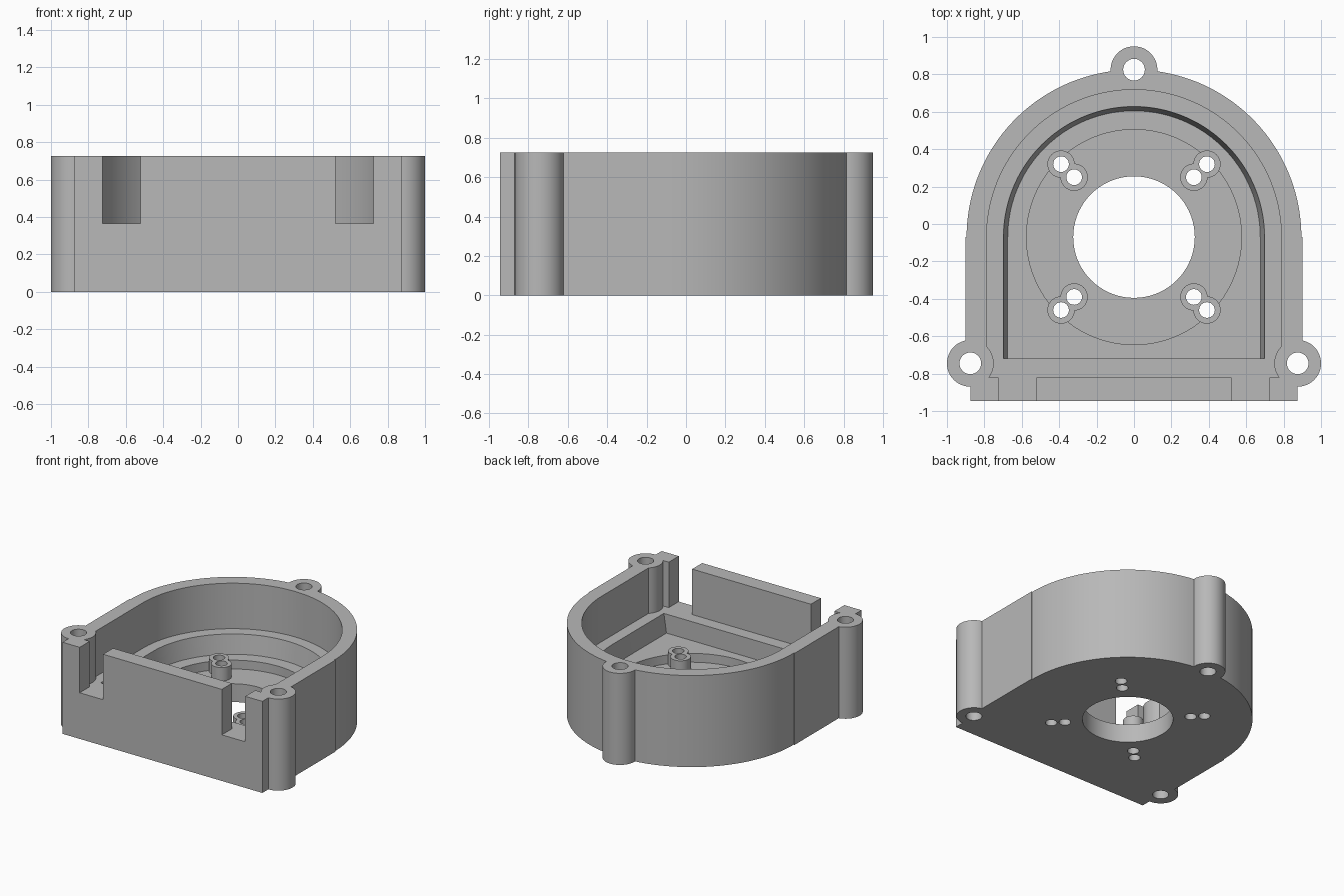
import bpy, bmesh, math

cube = bpy.data.objects.get("Cube")
if cube:
    bpy.data.objects.remove(cube, do_unlink=True)

H, CY = 0.725, -0.07             # overall height, centre of the round end
LEDGE, FLOOR, PLATE, BOSS = 0.365, 0.215, 0.145, 0.25
OVER = 0.1                       # cutter overshoot

grey = bpy.data.materials.new("Grey plastic")
grey.use_nodes = True
colour = (0.48, 0.48, 0.48, 1)
grey.diffuse_color = colour
grey.node_tree.nodes["Principled BSDF"].inputs["Base Color"].default_value = colour


def circle(x, y, r, n=48):
    return [(x + r * math.cos(2 * math.pi * i / n),
             y + r * math.sin(2 * math.pi * i / n)) for i in range(n)]


def rect(x0, x1, y0, y1):
    return [(x0, y0), (x1, y0), (x1, y1), (x0, y1)]


def arch(r, y_end, n=72):
    """Half-round outline with straight sides ending at y_end."""
    arc = [(r * math.cos(math.pi * i / n), CY + r * math.sin(math.pi * i / n))
           for i in range(n + 1)]
    return arc + [(-r, y_end), (r, y_end)]


def prism(name, low, z0, z1, high=None):
    """Solid between a lower outline and an upper outline of equal count."""
    bm = bmesh.new()
    a = [bm.verts.new((x, y, z0)) for x, y in low]
    b = [bm.verts.new((x, y, z1)) for x, y in (high or low)]
    bm.faces.new(a[::-1])
    bm.faces.new(b)
    for i in range(len(a)):
        j = (i + 1) % len(a)
        bm.faces.new((a[i], a[j], b[j], b[i]))
    bmesh.ops.recalc_face_normals(bm, faces=bm.faces)
    mesh = bpy.data.meshes.new(name)
    bm.to_mesh(mesh)
    bm.free()
    mesh.materials.append(grey)
    ob = bpy.data.objects.new(name, mesh)
    bpy.context.collection.objects.link(ob)
    return ob


def combine(tool, operation):
    mod = housing.modifiers.new("combine", 'BOOLEAN')
    mod.operation = operation
    mod.solver = 'EXACT'
    mod.object = tool
    bpy.context.view_layer.objects.active = housing
    bpy.ops.object.modifier_apply(modifier=mod.name)
    bpy.data.objects.remove(tool, do_unlink=True)


def add(*args):
    combine(prism(*args), 'UNION')


def cut(*args):
    combine(prism(*args), 'DIFFERENCE')


# Outer body with a round back, straight sides and narrower front corners
outline = arch(0.895, CY)[:-2]
outline += [(-0.902, CY), (-0.902, -0.745), (-0.875, -0.745), (-0.875, -0.945),
            (0.875, -0.945), (0.875, -0.745), (0.902, -0.745), (0.902, CY)]
housing = prism("housing", outline, 0, H)

# Back lug, main cavity, then the front lugs that bulge into it
lugs = [(0, 0.825), (-0.875, -0.745), (0.875, -0.745)]
add("back_lug", circle(*lugs[0], 0.125), 0, H)
cut("cavity", arch(0.788, -0.82), LEDGE, H + OVER)
for lug in lugs[1:]:
    add("front_lug", circle(*lug, 0.125), 0, H)

# Two notches through the front wall, level with the ledge
for x0, x1 in ((-0.725, -0.52), (0.52, 0.725)):
    cut("notch", rect(x0, x1, -0.945 - OVER, -0.8), LEDGE, H + OVER)

# Tapered recess below the ledge and round pocket in its floor
cut("recess", arch(0.675, -0.72), FLOOR, LEDGE, arch(0.698, -0.72))
cut("pocket", circle(0, CY, 0.575, 96), PLATE, FLOOR + 0.01)

# Paired screw bosses
screws = [(sx * d, CY + sy * d) for sx in (-1, 1) for sy in (-1, 1)
          for d in (0.32, 0.39)]
for x, y in screws:
    add("screw_boss", circle(x, y, 0.073, 32), 0.05, BOSS)

# Through holes
cut("centre_hole", circle(0, CY, 0.325, 72), -OVER, H)
for x, y in screws:
    cut("screw_hole", circle(x, y, 0.042, 24), -OVER, H)
for x, y in lugs:
    cut("lug_hole", circle(x, y, 0.058, 32), -OVER, H + OVER)

# Smooth curved walls, crisp edges
bpy.ops.object.select_all(action='DESELECT')
housing.select_set(True)
bpy.context.view_layer.objects.active = housing
bpy.ops.object.shade_smooth_by_angle(angle=math.radians(25))
